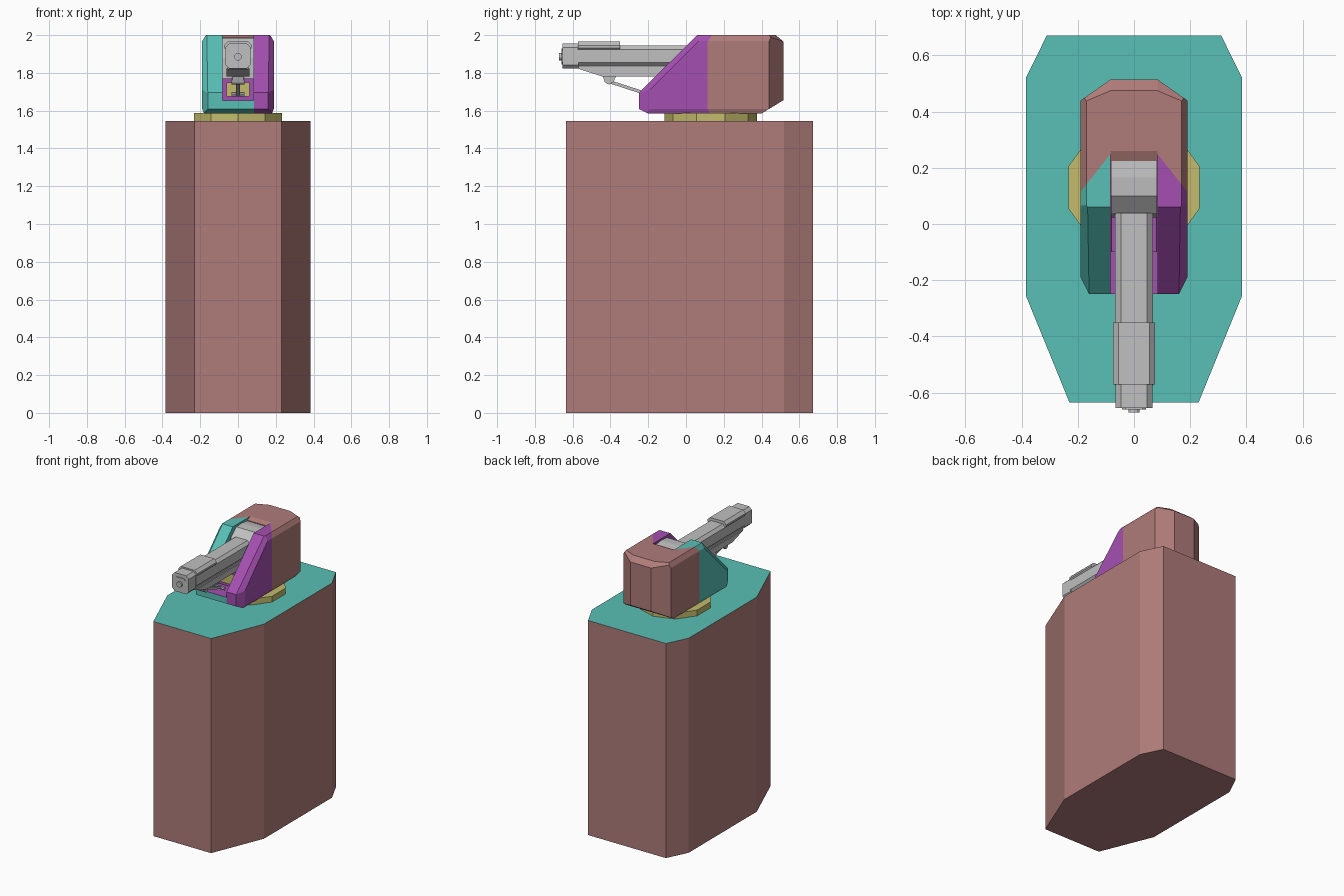
import bpy, bmesh, math
from mathutils import Vector

cube = bpy.data.objects.get("Cube")
if cube:
    bpy.data.objects.remove(cube)


def material(name, *rgb):
    m = bpy.data.materials.new(name)
    col = tuple((c / 255) ** 2.2 for c in rgb) + (1,)
    m.use_nodes = True
    m.diffuse_color = col
    m.node_tree.nodes["Principled BSDF"].inputs["Base Color"].default_value = col
    return m


BROWN = material("dusty_brown", 174, 123, 121)
TEAL = material("teal", 89, 191, 180)
PURPLE = material("purple", 163, 80, 176)
GREY = material("light_grey", 190, 190, 190)
YELLOW = material("dull_yellow", 194, 186, 108)


def finish(name, bm, mats, rule=None):
    """Turn a bmesh into an object; rule(face) gives the material index."""
    bmesh.ops.recalc_face_normals(bm, faces=bm.faces)
    bm.normal_update()
    if rule:
        for f in bm.faces:
            f.material_index = rule(f)
    mesh = bpy.data.meshes.new(name)
    bm.to_mesh(mesh)
    bm.free()
    for m in mats:
        mesh.materials.append(m)
    ob = bpy.data.objects.new(name, mesh)
    bpy.context.collection.objects.link(ob)
    return ob


def prism(name, pts, axis, lo, hi, mats, rule=None):
    """Extrude a 2D outline along an axis (outline uses the other two axes)."""
    def place(p, d):
        return {"x": (d, *p), "y": (p[0], d, p[1]), "z": (*p, d)}[axis]
    bm = bmesh.new()
    ends = [[bm.verts.new(place(p, d)) for p in pts] for d in (lo, hi)]
    for ring in ends:
        bm.faces.new(ring)
    n = len(pts)
    for i in range(n):
        j = (i + 1) % n
        bm.faces.new((ends[0][i], ends[0][j], ends[1][j], ends[1][i]))
    return finish(name, bm, mats, rule)


def bar(name, y0, y1, w, z0, z1, c, mat=GREY):
    """Chamfered rectangular bar running along y."""
    pts = [(-w, z0 + c), (-w + c, z0), (w - c, z0), (w, z0 + c),
           (w, z1 - c), (w - c, z1), (c - w, z1), (-w, z1 - c)]
    return prism(name, pts, "y", y0, y1, [mat])


def ngon(n, r, cx, cy):
    return [(cx + r * math.sin(math.tau * i / n), cy + r * math.cos(math.tau * i / n))
            for i in range(n)]


# Pedestal with a teal deck
half = [(0.31, 0.672), (0.385, 0.52), (0.385, -0.255), (0.23, -0.635)]
outline = half + [(-x, y) for x, y in reversed(half)]
prism("pedestal", outline, "z", 0, 1.545, [BROWN, TEAL], lambda f: int(f.normal.z > 0.9))

# Turntable ring
prism("turntable", ngon(10, 0.245, 0, 0.13), "z", 1.545, 1.587, [YELLOW])

# Turret housing: a box trimmed by planes
CENTRE = Vector((0, 0.13, 1.8))
bm = bmesh.new()
bmesh.ops.create_cube(bm, size=1)
for v in bm.verts:
    v.co = (v.co.x * 0.38, 0.1325 + v.co.y * 0.765, 1.7925 + v.co.z * 0.415)


def plane_cut(a, b, c, trim=True):
    a, b, c = Vector(a), Vector(b), Vector(c)
    n = (b - a).cross(c - a).normalized()
    if n.dot(CENTRE - a) > 0:
        n = -n
    geom = bm.verts[:] + bm.edges[:] + bm.faces[:]
    cut = bmesh.ops.bisect_plane(bm, geom=geom, plane_co=a, plane_no=n, clear_outer=trim)
    if trim:
        edges = [e for e in cut["geom_cut"] if isinstance(e, bmesh.types.BMEdge)]
        if edges:
            bmesh.ops.edgeloop_fill(bm, edges=edges)


# front slope, front foot, rear foot, rear top edge
for (y0, z0), (y1, z1) in [((-0.25, 1.695), (0.06, 2.0)), ((-0.25, 1.61), (-0.2, 1.585)),
                           ((0.40, 1.585), (0.515, 1.655)), ((0.475, 2.0), (0.515, 1.967))]:
    plane_cut((0, y0, z0), (0, y1, z1), (1, y0, z0))
# rear corners, rear corner top edges, side top and bottom edges, front corners, slope edges
for s in (1, -1):
    plane_cut((s * 0.083, 0.515, 0), (s * 0.19, 0.44, 0), (s * 0.083, 0.515, 1))
    plane_cut((s * 0.083, 0.475, 2), (s * 0.172, 0.437, 2), (s * 0.083, 0.515, 1.967))
    plane_cut((s * 0.17, 0, 2), (s * 0.19, 0, 1.968), (s * 0.17, 1, 2))
    plane_cut((s * 0.18, 0, 1.585), (s * 0.19, 0, 1.61), (s * 0.18, 1, 1.585))
    plane_cut((s * 0.16, -0.25, 0), (s * 0.19, -0.19, 0), (s * 0.16, -0.25, 1))
    plane_cut((s * 0.16, -0.25, 1.695), (s * 0.165, 0.05, 1.99), (s * 0.19, -0.19, 1.71))
# colour borders
for s in (1, -1):
    plane_cut((s * 0.19, 0.115, 0), (s * 0.083, 0.25, 0), (s * 0.19, 0.115, 1), False)
    plane_cut((s * 0.085, 0, 0), (s * 0.085, 1, 0), (s * 0.085, 0, 1), False)


def housing_colour(f):
    p = f.calc_center_median()
    if p.y > 0.115 + 1.26 * (0.19 - abs(p.x)) or (abs(p.x) < 0.085 and (p.z > 1.9 or p.y > 0.3)):
        return 0
    return 1 if p.x < 0.085 else 2


def slot_colour(f):
    p = f.calc_center_median()
    if p.y > 0.22 and abs(p.x) < 0.05:
        return 0
    return 1 if p.x < -0.05 else 2


skin = [BROWN, TEAL, PURPLE]
housing = finish("turret_housing", bm, skin, housing_colour)
slot = prism("slot_cutter", [(-0.4, 1.655), (0.225, 1.655), (0.225, 1.985), (0.295, 2.015),
                             (0.295, 2.1), (-0.4, 2.1)], "x", -0.083, 0.083, skin, slot_colour)
slot.hide_render = True
mod = housing.modifiers.new("slot", "BOOLEAN")
mod.operation = "DIFFERENCE"
mod.solver = "EXACT"
mod.object = slot
bpy.context.view_layer.objects.active = housing
bpy.ops.object.modifier_apply(modifier=mod.name)
bpy.data.objects.remove(slot)

# Inner bulkhead with its yellow panel
bar("inner_bulkhead", -0.1, 0.2, 0.0825, 1.65, 1.77, 0.002, PURPLE)
bar("bulkhead_panel", -0.108, -0.1, 0.06, 1.675, 1.75, 0.002, YELLOW)

# Gun mantlet
prism("mantlet", [(0.024, 1.76), (0.224, 1.76), (0.224, 1.98), (0.165, 1.988), (0.10, 1.985),
                  (0.04, 1.935), (0.024, 1.88)], "x", -0.0825, 0.0825, [GREY])

# Barrel parts
bar("barrel", -0.575, 0.04, 0.067, 1.835, 1.945, 0.02)
bar("barrel_tip", -0.655, -0.57, 0.066, 1.822, 1.955, 0.02)
bar("barrel_sleeve", -0.572, -0.35, 0.075, 1.913, 1.965, 0.02)
bar("barrel_rail", -0.57, 0.04, 0.055, 1.82, 1.84, 0.003)
bar("muzzle_frame", -0.66, -0.655, 0.042, 1.845, 1.93, 0.012)
prism("muzzle", ngon(12, 0.02, 0, 1.885), "y", -0.672, -0.65, [GREY])
prism("under_barrel_block", [(-0.57, 1.822), (-0.44, 1.78), (0.03, 1.78), (0.03, 1.822)],
      "x", -0.06, 0.06, [GREY])

# Support strut under the barrel
prism("strut_bracket", [(-0.44, 1.782), (-0.43, 1.75), (-0.385, 1.75), (-0.37, 1.782)],
      "x", -0.03, 0.03, [GREY])
prism("strut_pivot", ngon(10, 0.018, -0.408, 1.757), "x", -0.035, 0.035, [GREY])
prism("strut", [(-0.405, 1.762), (-0.41, 1.746), (-0.2, 1.678), (-0.195, 1.694)],
      "x", -0.01, 0.01, [GREY])
prism("strut_foot", ngon(8, 0.012, -0.2, 1.686), "x", -0.035, 0.035, [GREY])
